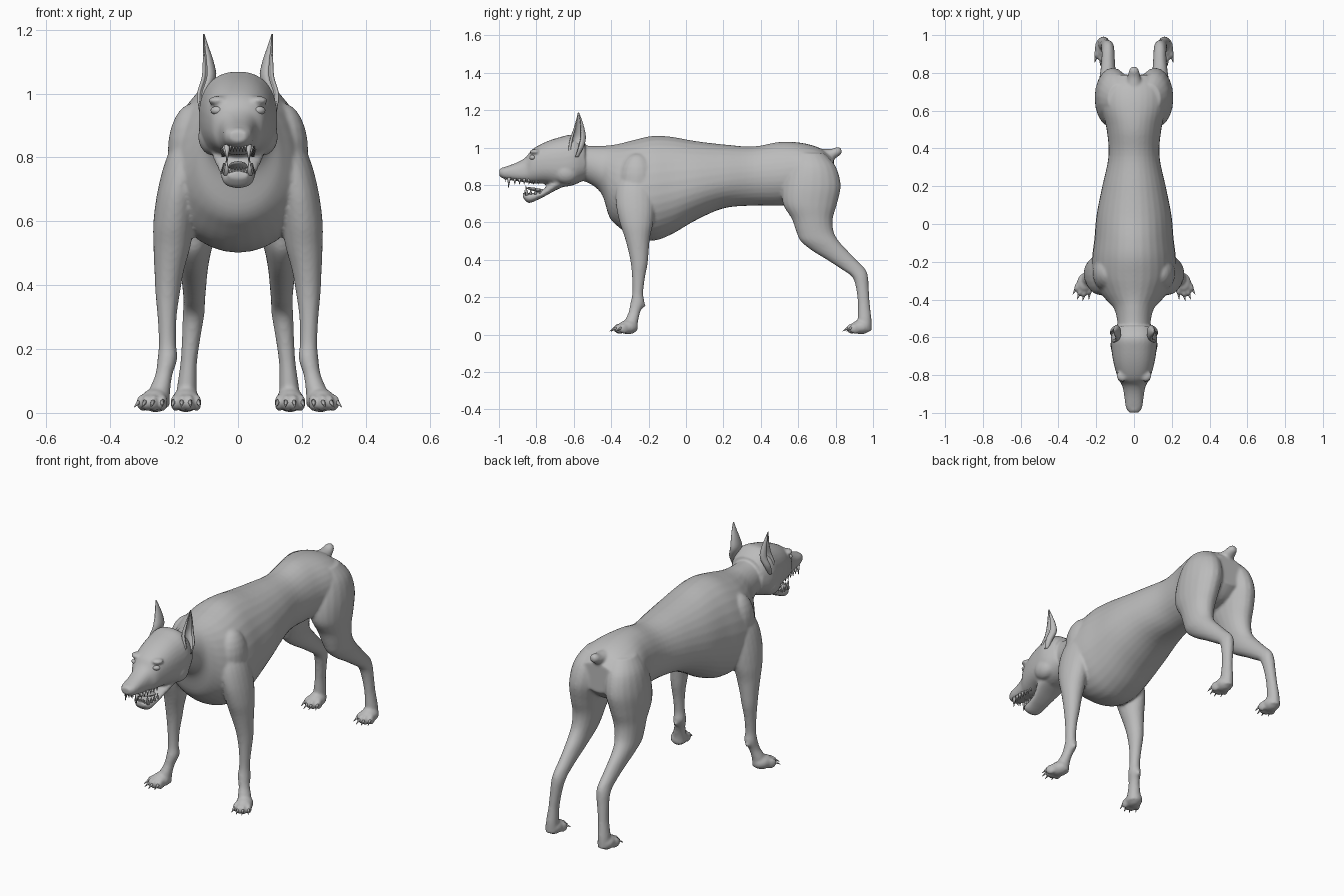
import bpy, bmesh, math
from mathutils import Vector, Matrix

coat = bpy.data.materials.new("grey")
coat.diffuse_color = (0.5, 0.5, 0.5, 1)


def spline(rows, steps=5):
    """Smoothly resample a list of section parameters."""
    out = []
    for i in range(len(rows) - 1):
        p = [rows[max(i - 1, 0)], rows[i], rows[i + 1], rows[min(i + 2, len(rows) - 1)]]
        for k in range(steps):
            t = k / steps
            out.append([b + 0.5 * t * (c - a + t * (2*a - 5*b + 4*c - d + t * (3*(b - c) + d - a)))
                        for a, b, c, d in zip(*p)])
    return out + [list(rows[-1])]


def skin(bm, rings):
    """Bridge closed rings and cap both ends."""
    vs = [[bm.verts.new(p) for p in r] for r in rings]
    n = len(vs[0])
    for a, b in zip(vs, vs[1:]):
        for i in range(n):
            j = (i + 1) % n
            bm.faces.new((a[i], a[j], b[j], b[i]))
    bm.faces.new(vs[0][::-1])
    bm.faces.new(vs[-1])


def trunk(bm, rows, power=1.0, n=32):
    """Sections across y: (y, top, widest height, bottom, half width)."""
    rings = []
    for y, top, mid, bot, w in spline(rows):
        ring = []
        for i in range(n):
            a = 2 * math.pi * i / n
            c, s = math.cos(a), math.sin(a)
            c = math.copysign(abs(c) ** power, c)
            s = math.copysign(abs(s) ** power, s)
            ring.append((w * c, y, mid + s * (top - mid if s > 0 else mid - bot)))
        rings.append(ring)
    skin(bm, rings)


def limb(bm, rows, side, n=20):
    """Sections across z: (z, x, y, half width, half depth)."""
    skin(bm, [[(side * (x + rx * math.cos(2 * math.pi * i / n)),
                y + ry * math.sin(2 * math.pi * i / n), z) for i in range(n)]
              for z, x, y, rx, ry in spline(rows)])


def blob(bm, at, size, turn=0, tilt=0):
    m = (Matrix.Translation(at) @ Matrix.Rotation(turn, 4, 'Z') @ Matrix.Rotation(tilt, 4, 'X')
         @ Matrix.Diagonal((*size, 1)))
    bmesh.ops.create_uvsphere(bm, u_segments=20, v_segments=12, radius=1, matrix=m)


def spike(bm, base, tip, r):
    base, tip = Vector(base), Vector(tip)
    d = tip - base
    m = Matrix.Translation((base + tip) / 2) @ d.to_track_quat('Z', 'Y').to_matrix().to_4x4()
    bmesh.ops.create_cone(bm, cap_ends=True, segments=8, radius1=r, radius2=r * 0.1,
                          depth=d.length, matrix=m)


def finish(name, bm):
    bmesh.ops.recalc_face_normals(bm, faces=bm.faces)
    for f in bm.faces:
        f.smooth = True
    me = bpy.data.meshes.new(name)
    bm.to_mesh(me)
    bm.free()
    me.materials.append(coat)
    ob = bpy.data.objects.new(name, me)
    bpy.context.collection.objects.link(ob)
    return ob


def fuse(ob, voxel, rounds):
    """Blend overlapping volumes into one skin."""
    r = ob.modifiers.new("fuse", 'REMESH')
    r.mode = 'VOXEL'
    r.voxel_size = voxel
    r.use_smooth_shade = True
    s = ob.modifiers.new("soften", 'SMOOTH')
    s.factor = 0.5
    s.iterations = rounds


# Torso and neck
body = bmesh.new()
trunk(body, [
    (-0.62, 1.02, 0.93, 0.84, 0.085), (-0.52, 1.01, 0.91, 0.81, 0.088),
    (-0.45, 1.01, 0.87, 0.75, 0.105), (-0.41, 1.012, 0.80, 0.63, 0.14),
    (-0.36, 1.02, 0.76, 0.575, 0.18), (-0.28, 1.04, 0.73, 0.52, 0.222),
    (-0.18, 1.062, 0.74, 0.502, 0.222), (-0.08, 1.058, 0.76, 0.535, 0.21),
    (0.05, 1.035, 0.79, 0.61, 0.198), (0.2, 1.017, 0.82, 0.675, 0.168),
    (0.36, 1.006, 0.84, 0.69, 0.135), (0.5, 1.03, 0.85, 0.69, 0.145),
    (0.62, 1.025, 0.87, 0.70, 0.172), (0.72, 0.995, 0.87, 0.72, 0.165),
    (0.79, 0.94, 0.87, 0.78, 0.11)])
# Docked tail
trunk(body, [(0.70, 0.995, 0.95, 0.90, 0.05), (0.77, 0.992, 0.96, 0.925, 0.036),
             (0.81, 1.003, 0.975, 0.95, 0.027), (0.832, 0.995, 0.98, 0.965, 0.014)])

for s in (-1, 1):
    # Front legs
    limb(body, [
        (0.90, 0.11, -0.26, 0.06, 0.07), (0.80, 0.155, -0.27, 0.068, 0.10),
        (0.70, 0.185, -0.27, 0.066, 0.105), (0.60, 0.20, -0.265, 0.065, 0.09),
        (0.52, 0.207, -0.26, 0.058, 0.068), (0.45, 0.215, -0.254, 0.047, 0.055),
        (0.38, 0.22, -0.25, 0.039, 0.045), (0.30, 0.222, -0.254, 0.030, 0.034),
        (0.22, 0.221, -0.258, 0.027, 0.029), (0.17, 0.221, -0.26, 0.031, 0.037),
        (0.12, 0.232, -0.276, 0.027, 0.031), (0.07, 0.245, -0.292, 0.033, 0.036),
        (0.02, 0.247, -0.295, 0.034, 0.034)], s)
    blob(body, (s * 0.222, -0.232, 0.157), (0.013, 0.016, 0.015))
    # Hind legs
    limb(body, [
        (0.97, 0.08, 0.66, 0.06, 0.08), (0.90, 0.10, 0.675, 0.085, 0.125),
        (0.80, 0.112, 0.672, 0.094, 0.155), (0.70, 0.122, 0.663, 0.085, 0.145),
        (0.62, 0.127, 0.675, 0.073, 0.11), (0.55, 0.133, 0.69, 0.062, 0.10),
        (0.50, 0.138, 0.715, 0.053, 0.102), (0.45, 0.138, 0.768, 0.044, 0.095),
        (0.40, 0.137, 0.832, 0.038, 0.078), (0.35, 0.137, 0.895, 0.034, 0.064),
        (0.31, 0.139, 0.93, 0.034, 0.043), (0.25, 0.145, 0.943, 0.030, 0.034),
        (0.16, 0.154, 0.951, 0.026, 0.032), (0.08, 0.16, 0.955, 0.031, 0.037),
        (0.02, 0.162, 0.955, 0.033, 0.037)], s)
    # Shoulder muscle and cheek
    blob(body, (s * 0.14, -0.26, 0.82), (0.08, 0.10, 0.15))
    blob(body, (s * 0.075, -0.64, 0.865), (0.05, 0.07, 0.06))
    # Brow ridge
    blob(body, (s * 0.062, -0.805, 0.978), (0.032, 0.03, 0.014), s * 0.3)

# Skull and muzzle
trunk(body, [
    (-0.998, 0.884, 0.868, 0.848, 0.026), (-0.97, 0.896, 0.868, 0.832, 0.043),
    (-0.90, 0.922, 0.865, 0.82, 0.053), (-0.855, 0.95, 0.87, 0.814, 0.063),
    (-0.82, 0.992, 0.90, 0.808, 0.083), (-0.75, 1.03, 0.91, 0.806, 0.105),
    (-0.67, 1.057, 0.91, 0.79, 0.119), (-0.60, 1.068, 0.92, 0.80, 0.122),
    (-0.54, 1.03, 0.92, 0.83, 0.098)], 0.85)
blob(body, (0, -0.975, 0.872), (0.036, 0.025, 0.022))
# Lower jaw
trunk(body, [
    (-0.872, 0.758, 0.745, 0.733, 0.03), (-0.84, 0.757, 0.735, 0.704, 0.048),
    (-0.78, 0.765, 0.75, 0.727, 0.056), (-0.74, 0.80, 0.77, 0.748, 0.064),
    (-0.69, 0.84, 0.81, 0.775, 0.08), (-0.60, 0.89, 0.85, 0.815, 0.08)], 0.85)

# Paws with four toes, and their claws
claws = bmesh.new()
for s in (-1, 1):
    for px, py, turn in ((0.258, -0.31, 0.30), (0.163, 0.935, 0.0)):
        def place(u, v, z):
            c, n = math.cos(turn), math.sin(turn)
            return (s * (px + u * c - v * n), py + u * n + v * c, z)
        blob(body, place(0, 0, 0.04), (0.044, 0.055, 0.038), s * turn)
        for k, reach in ((-1.5, 0.03), (-0.5, 0.048), (0.5, 0.048), (1.5, 0.03)):
            blob(body, place(k * 0.022, -reach, 0.032), (0.0145, 0.031, 0.027),
                 s * (turn + k * 0.12))
            spike(claws, place(k * 0.025, -reach - 0.02, 0.036),
                  place(k * 0.03, -reach - 0.05, 0.018), 0.008)
finish("claws", claws)
fuse(finish("body", body), 0.0075, 4)

# Cupped pointed ears, open to the outside and front
ears = bmesh.new()
for s in (-1, 1):
    rings = []
    for z, x, y, rx, ry in spline([
            (0.95, 0.112, -0.60, 0.012, 0.025), (1.0, 0.108, -0.588, 0.022, 0.040),
            (1.05, 0.092, -0.577, 0.024, 0.042), (1.10, 0.094, -0.572, 0.018, 0.030),
            (1.15, 0.102, -0.572, 0.009, 0.015), (1.187, 0.107, -0.575, 0.002, 0.003)], 4):
        arc = [math.radians(55 + 260 * i / 14 - 30) for i in range(15)]
        shell = [(a, 1.0) for a in arc] + [(a, 0.68) for a in reversed(arc)]
        rings.append([(s * (x + rx * k * math.cos(a)), y + ry * k * math.sin(a), z)
                      for a, k in shell])
    skin(ears, rings)
finish("ears", ears)

# Eyes
eyes = bmesh.new()
for s in (-1, 1):
    blob(eyes, (s * 0.067, -0.822, 0.947), (0.020, 0.014, 0.013), s * 0.5)
finish("eyes", eyes)

# Teeth: side rows, front row and fangs
teeth = bmesh.new()
for s in (-1, 1):
    for i in range(6):
        y = -0.79 - 0.025 * i
        x = s * (0.05 - 0.002 * i)
        spike(teeth, (x, y, 0.835), (x, y, 0.802), 0.009)
        if i < 3:
            spike(teeth, (x * 0.92, y + 0.01, 0.75), (x * 0.92, y + 0.01, 0.782), 0.008)
    for i in range(3):
        x = s * (0.005 + 0.009 * i)
        spike(teeth, (x, -0.966, 0.845), (x, -0.966, 0.817), 0.006)
        spike(teeth, (x, -0.862, 0.745), (x, -0.862, 0.772), 0.006)
    spike(teeth, (s * 0.034, -0.945, 0.84), (s * 0.034, -0.95, 0.785), 0.010)
    spike(teeth, (s * 0.036, -0.85, 0.745), (s * 0.036, -0.857, 0.797), 0.010)
finish("teeth", teeth)

# Tongue
tongue = bmesh.new()
blob(tongue, (0, -0.79, 0.772), (0.030, 0.065, 0.010), 0, -0.2)
finish("tongue", tongue)
